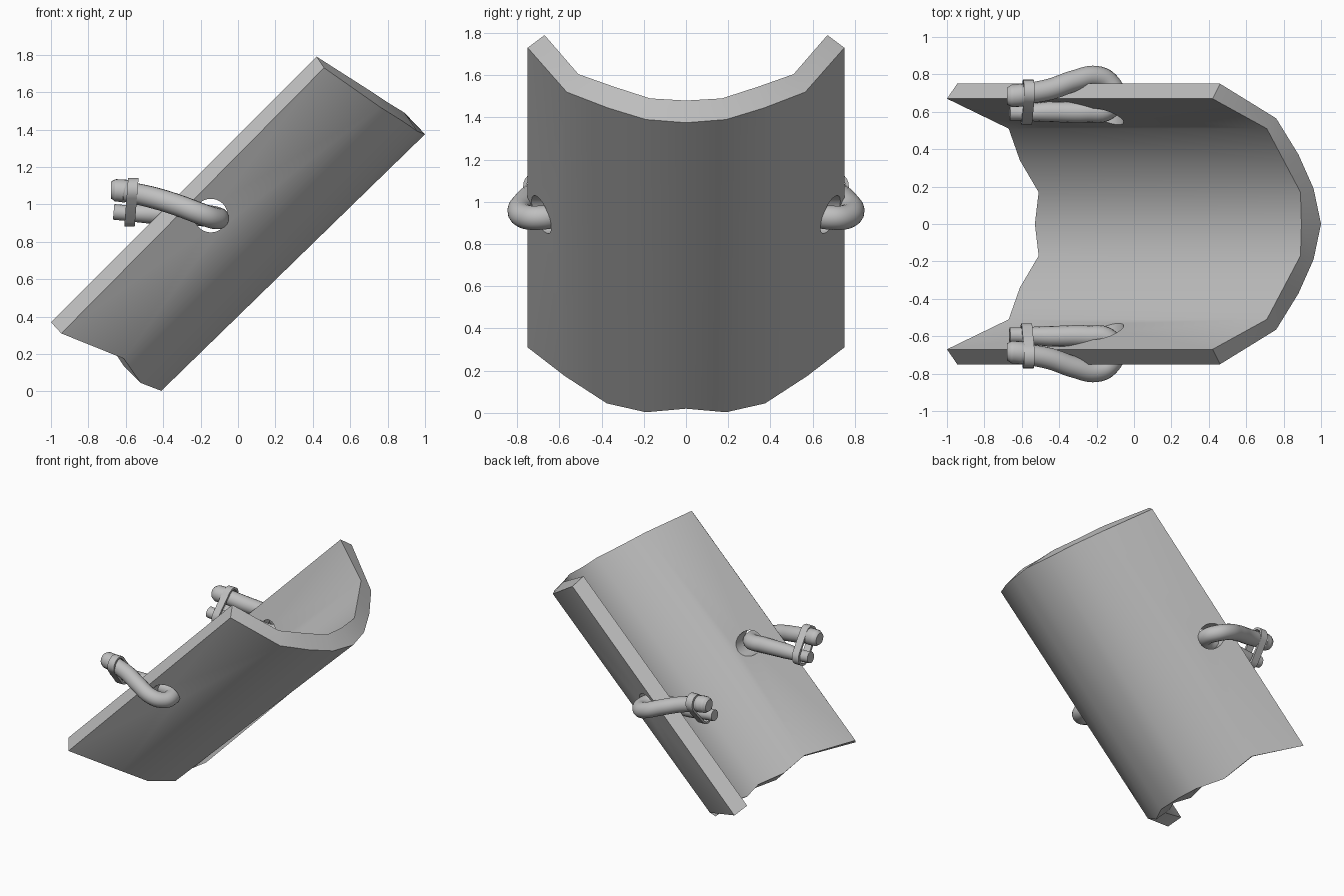
import bpy, bmesh, math
from mathutils import Vector

if "Cube" in bpy.data.objects:
    bpy.data.objects.remove(bpy.data.objects["Cube"])

grey = bpy.data.materials.new("light grey")
grey.diffuse_color = (0.52, 0.52, 0.52, 1)
grey.use_nodes = True
grey.node_tree.nodes["Principled BSDF"].inputs["Base Color"].default_value = grey.diffuse_color


def finish(obj, angle):
    obj.data.materials.clear()
    obj.data.materials.append(grey)
    bpy.ops.object.select_all(action='DESELECT')
    obj.select_set(True)
    bpy.context.view_layer.objects.active = obj
    bpy.ops.object.shade_smooth_by_angle(angle=math.radians(angle))


def mesh_object(name, bm):
    bmesh.ops.recalc_face_normals(bm, faces=bm.faces[:])
    me = bpy.data.meshes.new(name)
    bm.to_mesh(me)
    bm.free()
    obj = bpy.data.objects.new(name, me)
    bpy.context.collection.objects.link(obj)
    return obj


# Curved shell: half outlines (rim to middle) at the upper and lower ends
outer_top = [(.46, .75, 1.73), (.76, .565, 1.52), (.88, .37, 1.445), (.96, .19, 1.39), (1, 0, 1.375)]
outer_low = [(-.945, .75, .31), (-.61, .575, .175), (-.52, .375, .045), (-.41, .19, .003), (-.42, 0, .02)]
inner_top = [(.42, .67, 1.79), (.71, .51, 1.605), (.80, .34, 1.545), (.89, .17, 1.49), (.895, 0, 1.48)]
inner_low = [(-1, .67, .37), (-.67, .51, .225), (-.61, .34, .135), (-.51, .17, .085), (-.53, 0, .06)]


def full(half):
    return half + [(x, -y, z) for x, y, z in reversed(half[:-1])]


bm = bmesh.new()
ot, ol, it, il = ([bm.verts.new(p) for p in full(h)]
                  for h in (outer_top, outer_low, inner_top, inner_low))
for a, b in ((ot, ol), (ol, il), (il, it), (it, ot)):
    for i in range(8):
        bm.faces.new((a[i], a[i + 1], b[i + 1], b[i]))
for i in (0, 8):
    bm.faces.new((ot[i], ol[i], il[i], it[i]))
shell = mesh_object("curved_shell", bm)

# Rope holes cut through both side walls
bpy.ops.mesh.primitive_cylinder_add(vertices=32, radius=.09, depth=3,
                                    location=(-.145, 0, .94), rotation=(math.pi / 2, 0, 0))
cutter = bpy.context.object
cutter.name = "hole_cutter"
cutter.hide_render = True
mod = shell.modifiers.new("holes", 'BOOLEAN')
mod.operation, mod.object, mod.solver = 'DIFFERENCE', cutter, 'EXACT'
bpy.context.view_layer.objects.active = shell
bpy.ops.object.modifier_apply(modifier=mod.name)
bpy.data.objects.remove(cutter)
finish(shell, 40)

# Strap path: inner end, through the hole, back along the outside (x, y, z, radius)
path = [(-.665, .595, .96, .042), (-.61, .595, .955, .042), (-.45, .60, .95, .055),
        (-.25, .60, .945, .058), (-.14, .615, .935, .058), (-.105, .69, .925, .058),
        (-.135, .755, .928, .058), (-.20, .787, .95, .058), (-.32, .765, .995, .058),
        (-.45, .72, 1.035, .058), (-.58, .695, 1.065, .056), (-.60, .69, 1.07, .062),
        (-.655, .685, 1.075, .06), (-.68, .685, 1.075, .045)]


def strap(name, s):
    cu = bpy.data.curves.new(name, 'CURVE')
    cu.dimensions = '3D'
    cu.bevel_depth = 1
    cu.bevel_resolution = 6
    cu.use_fill_caps = True
    cu.resolution_u = 6
    sp = cu.splines.new('BEZIER')
    sp.bezier_points.add(len(path) - 1)
    for p, (x, y, z, r) in zip(sp.bezier_points, path):
        p.co = (x, s * y, z)
        p.radius = r
        p.handle_left_type = p.handle_right_type = 'AUTO'
    obj = bpy.data.objects.new(name, cu)
    bpy.context.collection.objects.link(obj)
    bpy.ops.object.select_all(action='DESELECT')
    obj.select_set(True)
    bpy.context.view_layer.objects.active = obj
    bpy.ops.object.convert(target='MESH')
    finish(bpy.context.object, 50)


# Oval band wrapped round both ends of the strap
def band(name, s):
    hi, lo = Vector((.705, 1.075)), Vector((.598, .948))
    d = (hi - lo).normalized()
    start = math.atan2(d.y, d.x) - math.pi / 2

    def ring(r, dx):
        out = []
        for c, a0 in ((hi, start), (lo, start + math.pi)):
            for k in range(11):
                a = a0 + math.pi * k / 10
                y, z = c.x + r * math.cos(a), c.y + r * math.sin(a)
                out.append(bm.verts.new((-.57 + dx + .08 * (z - 1.01), s * y, z)))
        return out

    bm = bmesh.new()
    rings = [ring(.067, -.028), ring(.067, .028), ring(.05, .028), ring(.05, -.028)]
    n = len(rings[0])
    for a, b in zip(rings, rings[1:] + rings[:1]):
        for i in range(n):
            j = (i + 1) % n
            bm.faces.new((a[i], a[j], b[j], b[i]))
    finish(mesh_object(name, bm), 40)


for side, s in (("back", 1), ("front", -1)):
    strap(side + "_strap", s)
    band(side + "_strap_band", s)
